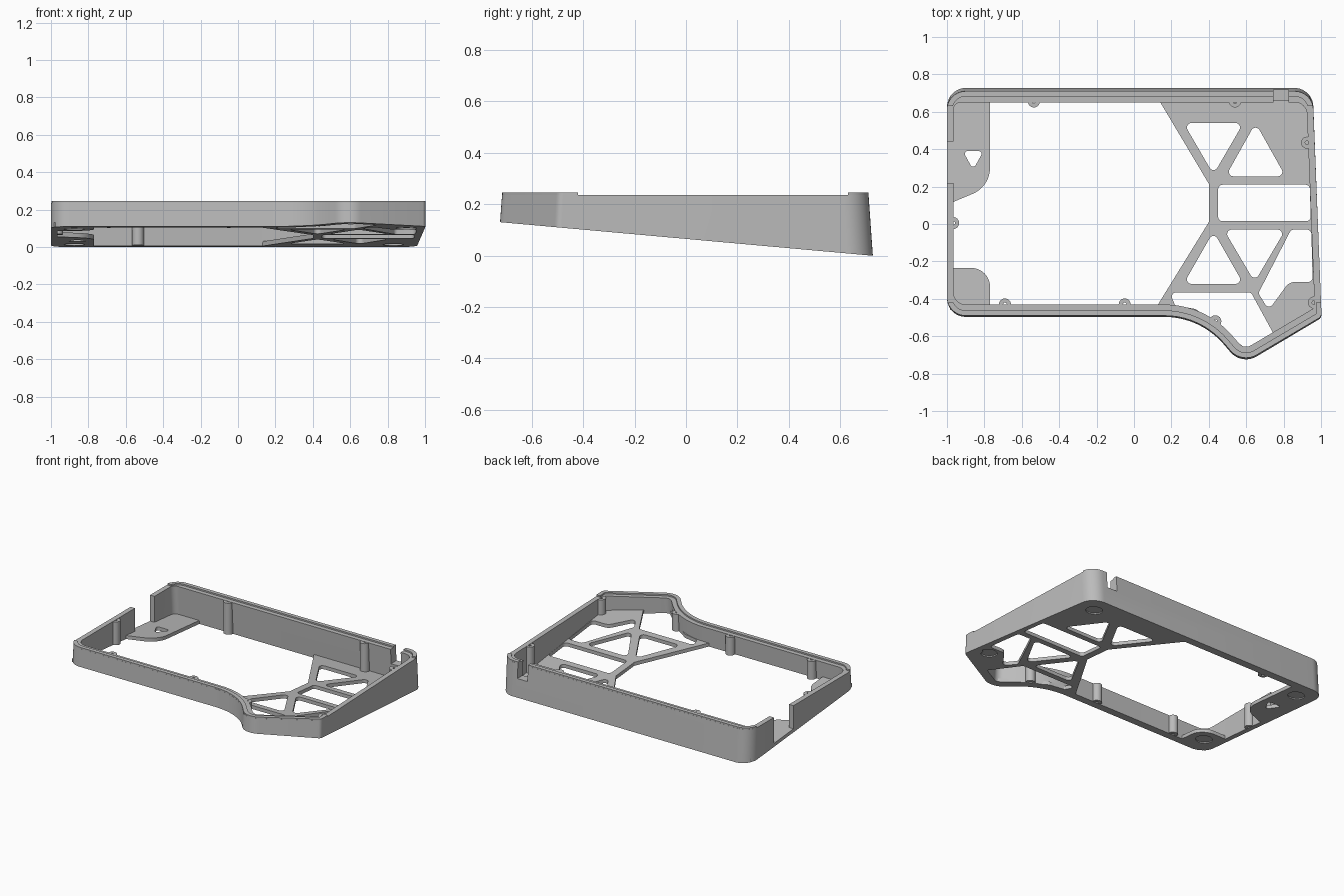
import bpy, bmesh, math
from mathutils import Vector

if "Cube" in bpy.data.objects:
    bpy.data.objects.remove(bpy.data.objects["Cube"], do_unlink=True)

RIM, LIP, FLOOR = 0.235, 0.245, 0.025

grey = bpy.data.materials.new("case_grey")
grey.use_nodes = True
grey.diffuse_color = (0.5, 0.5, 0.5, 1)
grey.node_tree.nodes["Principled BSDF"].inputs["Base Color"].default_value = (0.5, 0.5, 0.5, 1)


def base(y):
    """Height of the sloping underside."""
    return 0.065 - 0.09 * y


def above(offset):
    return lambda y: base(y) + offset


def level(z):
    return lambda y: z


def fillet(corners, default=0.03):
    """Round each corner (x, y[, radius]) of a polygon."""
    out, n = [], len(corners)
    for i, c in enumerate(corners):
        p = Vector(c[:2])
        r = c[2] if len(c) > 2 else default
        a = (Vector(corners[i - 1][:2]) - p).normalized()
        b = (Vector(corners[(i + 1) % n][:2]) - p).normalized()
        half = a.angle(b) / 2
        if r <= 0 or half > 1.55:
            out.append(p)
            continue
        centre = p + (a + b).normalized() * r / math.sin(half)
        reach = r / math.tan(half)
        start, end = p + a * reach - centre, p + b * reach - centre
        sweep = start.angle_signed(end)
        steps = 10
        for k in range(steps + 1):
            t = -sweep * k / steps
            out.append(centre + Vector((start.x * math.cos(t) - start.y * math.sin(t),
                                        start.x * math.sin(t) + start.y * math.cos(t))))
    return out


def inset(corners, dists):
    """Move every edge of a clockwise outline inward by its own distance."""
    n, lines = len(corners), []
    for i in range(n):
        p, q = Vector(corners[i][:2]), Vector(corners[(i + 1) % n][:2])
        d = (q - p).normalized()
        lines.append((p + Vector((d.y, -d.x)) * dists[i], d))
    out = []
    for i in range(n):
        (p, d), (q, e) = lines[i - 1], lines[i]
        cross = d.x * e.y - d.y * e.x
        w = q - p
        hit = p + d * ((w.x * e.y - w.y * e.x) / cross)
        change = -dists[i] if cross < 0 else dists[i]
        out.append((hit.x, hit.y, max(corners[i][2] + change, 0.01)))
    return out


def circle(x, y, r, n=24):
    return [Vector((x + r * math.cos(k * math.tau / n), y + r * math.sin(k * math.tau / n)))
            for k in range(n)]


def box(x0, x1, y0, y1):
    return [Vector(p) for p in ((x0, y0), (x1, y0), (x1, y1), (x0, y1))]


def finish(ob):
    ob.data.materials.clear()
    ob.data.materials.append(grey)
    ob.data.shade_smooth()
    ob.data.set_sharp_from_angle(angle=math.radians(30))


def prism(name, loops, bottom, top, draft=False):
    """Solid from an outline and its holes, between two height rules."""
    curve = bpy.data.curves.new(name + "_profile", 'CURVE')
    curve.dimensions, curve.fill_mode, curve.extrude = '2D', 'BOTH', 0.5
    for loop in loops:
        s = curve.splines.new('POLY')
        s.points.add(len(loop) - 1)
        for pt, p in zip(s.points, loop):
            pt.co = (p.x, p.y, 0, 1)
        s.use_cyclic_u = True
    helper = bpy.data.objects.new(name + "_profile", curve)
    bpy.context.collection.objects.link(helper)
    mesh = bpy.data.meshes.new_from_object(
        helper.evaluated_get(bpy.context.evaluated_depsgraph_get()))
    bpy.data.objects.remove(helper)
    bm = bmesh.new()
    bm.from_mesh(mesh)
    bmesh.ops.remove_doubles(bm, verts=bm.verts, dist=1e-5)
    for v in bm.verts:
        rule = top if v.co.z > 0 else bottom
        if draft:
            v.co.y *= 1 + 0.1 * (LIP - rule(v.co.y))
        v.co.z = rule(v.co.y)
    bmesh.ops.recalc_face_normals(bm, faces=bm.faces)
    bm.to_mesh(mesh)
    bm.free()
    mesh.name = name
    ob = bpy.data.objects.new(name, mesh)
    bpy.context.collection.objects.link(ob)
    finish(ob)
    return ob


def cut(ob, *cutters):
    """Subtract the cutters, then discard them."""
    for c in cutters:
        mod = ob.modifiers.new("cut", 'BOOLEAN')
        mod.operation, mod.solver, mod.object = 'DIFFERENCE', 'EXACT', c
    mesh = bpy.data.meshes.new_from_object(
        ob.evaluated_get(bpy.context.evaluated_depsgraph_get()))
    ob.modifiers.clear()
    ob.data = mesh
    finish(ob)
    for c in cutters:
        bpy.data.objects.remove(c)


# Case outline, clockwise from the back corner at -x
outline = [(-1, .71, .1), (.955, .71, .1), (1.003, -.495, .03), (.576, -.747, .11),
           (.355, -.49, .42), (-1, -.49, .1)]
THICK, THIN = 0.06, 0.035
outer = fillet(outline)
inner = fillet(inset(outline, [THICK, THIN, THICK, THICK, THICK, THIN]))
lip_inner = fillet(inset(outline, [0.028] * 6))

# Wall with port slot at the back and opening in the side
wall = prism("wall", [outer, inner], base, level(RIM), draft=True)
cut(wall,
    prism("port_cutter", [box(.745, .825, .6, .8)], level(.13), level(.4)),
    prism("side_cutter", [box(-1.1, -.93, .22, .44)], above(FLOOR), level(.4)))

# Raised lip along front and back only
lip = prism("lip", [outer, lip_inner], level(RIM), level(LIP))
cut(lip,
    prism("lip_cutter", [box(-1.2, 1.2, -.42, .63)], level(.2), level(.3)),
    prism("lip_port_cutter", [box(.745, .825, .6, .8)], level(.2), level(.3)))

# Floor truss with its openings
truss_outline = [Vector(p) for p in (
    (.12, .685), (.9, .685), (.935, .6), (.98, -.47), (.61, -.69), (.55, -.67), (.45, -.55),
    (.3, -.47), (.11, -.46), (.4, .01), (.4, .215))]
openings = [
    [(.265, .54), (.585, .54), (.425, .265)],
    [(.65, .54), (.81, .255), (.49, .255)],
    [(.45, .21), (.94, .21), (.945, .015), (.45, .015)],
    [(.425, -.04), (.585, -.32), (.265, -.32)],
    [(.48, -.03), (.81, -.03), (.645, -.31)],
    [(.84, -.03), (.948, -.03), (.955, -.31), (.83, -.31, .06), (.72, -.46), (.665, -.37)],
    [(.19, -.365), (.625, -.365), (.745, -.585, .01), (.6, -.67), (.47, -.56, .01),
     (.33, -.455, .01), (.22, -.435, .01)],
]
truss = prism("floor_truss", [truss_outline] + [fillet(o, .024) for o in openings],
              base, above(FLOOR))

# Corner floor patches on the -x side
back_patch = prism("back_floor_patch", [
    fillet([(-.985, .11, 0), (-.77, .2, .15), (-.77, .68, 0), (-.985, .68, 0)]),
    fillet([(-.915, .39), (-.805, .39), (-.86, .29)], .015)], base, above(FLOOR))
front_patch = prism("front_floor_patch", [
    fillet([(-.985, -.235, 0), (-.77, -.235, .1), (-.77, -.46, 0), (-.985, -.46, 0)])],
    base, above(FLOOR))

# Round foot recesses underneath
for floor, feet in ((truss, [(.83, .59), (.9, -.385)]),
                    (back_patch, [(-.875, .585)]), (front_patch, [(-.875, -.34)])):
    cut(floor, *[prism("foot_cutter", [circle(x, y, .055, 32)], above(-.05), above(.008))
                 for x, y in feet])

# Screw bosses around the wall
for x, y in ((-.535, .655), (.54, .655), (.925, .435), (.962, -.42), (.435, -.52),
             (-.05, -.43), (-.69, -.43), (-.967, .005)):
    prism("screw_boss", [circle(x, y, .032), circle(x, y, .01, 12)], above(.002), level(RIM - .002))
